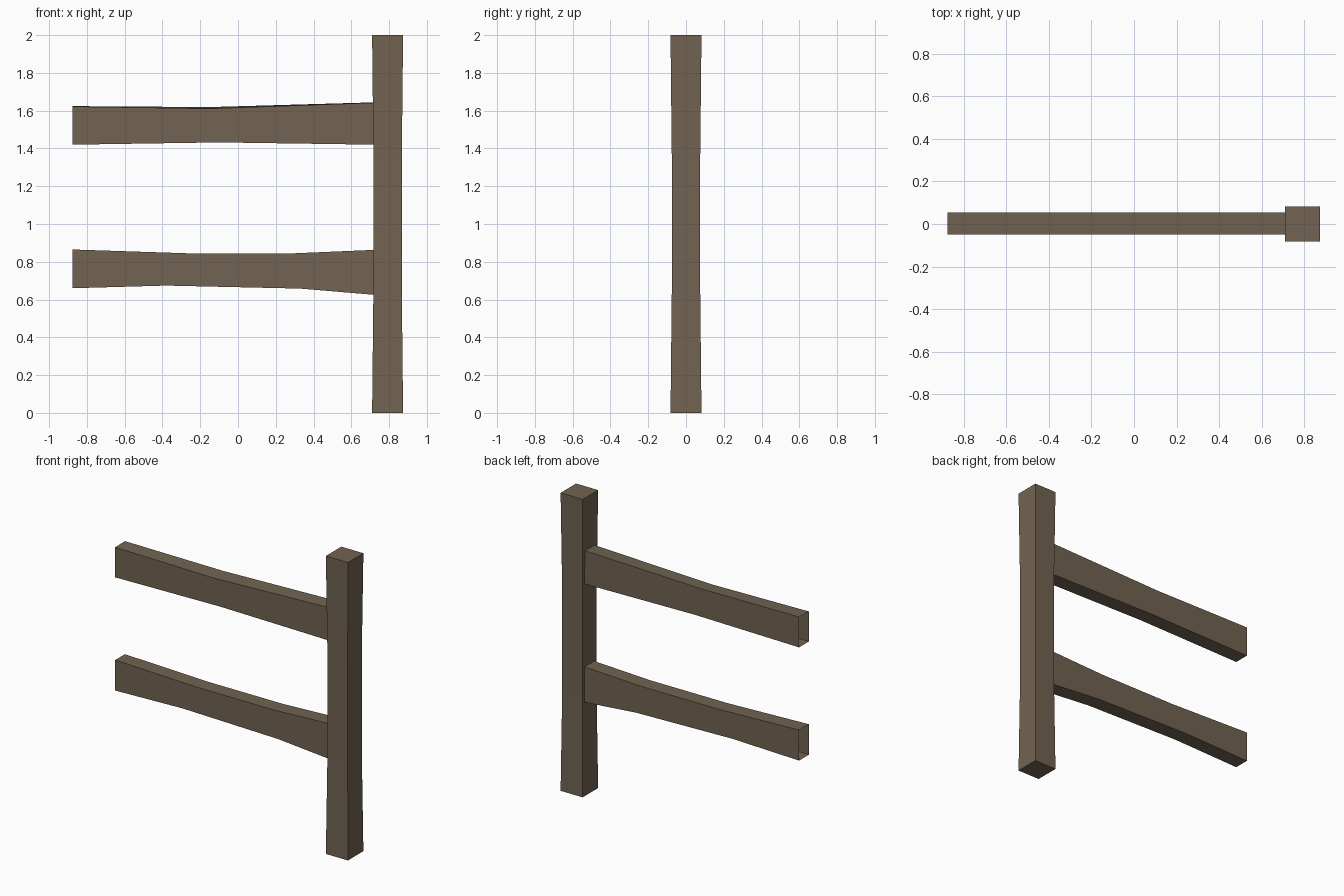
import bpy, bmesh

if "Cube" in bpy.data.objects:
    bpy.data.objects.remove(bpy.data.objects["Cube"])

wood = bpy.data.materials.new("weathered wood")
wood.diffuse_color = (0.165, 0.125, 0.083, 1)
wood.use_nodes = True
wood.node_tree.nodes["Principled BSDF"].inputs["Base Color"].default_value = wood.diffuse_color


def loft(name, rings, capped):
    """Join four-cornered rings into a flat-sided beam."""
    bm = bmesh.new()
    loops = [[bm.verts.new(p) for p in ring] for ring in rings]
    for a, b in zip(loops, loops[1:]):
        for i in range(4):
            j = (i + 1) % 4
            bm.faces.new((a[i], a[j], b[j], b[i]))
    if capped:
        bm.faces.new(loops[0][::-1])
        bm.faces.new(loops[-1])
    mesh = bpy.data.meshes.new(name)
    bm.to_mesh(mesh)
    bm.free()
    mesh.materials.append(wood)
    bpy.context.collection.objects.link(bpy.data.objects.new(name, mesh))


# Post: square, slightly waisted in the middle
px = 0.792
post = [(0, 0.082), (0.67, 0.075), (1.33, 0.075), (2, 0.082)]
loft("post", [[(px - h, -h, z), (px + h, -h, z), (px + h, h, z), (px - h, h, z)]
              for z, h in post], True)


# Rails: open-ended; sections are (x bottom, x top, bottom z, front top z, back top z)
def rail(name, sections):
    f, b = -0.05, 0.053
    loft(name, [[(xb, f, zb), (xb, b, zb), (xt, b, zk), (xt, f, zf)]
                for xb, xt, zb, zf, zk in sections], False)


rail("upper_rail", [(-0.877, -0.877, 1.42, 1.622, 1.624),
                    (-0.1, -0.15, 1.432, 1.611, 1.619),
                    (0.72, 0.72, 1.42, 1.642, 1.644)])
rail("lower_rail", [(-0.877, -0.877, 0.66, 0.865, 0.865),
                    (-0.38, -0.27, 0.674, 0.845, 0.845),
                    (0.33, 0.3, 0.658, 0.845, 0.845),
                    (0.722, 0.722, 0.625, 0.863, 0.863)])
